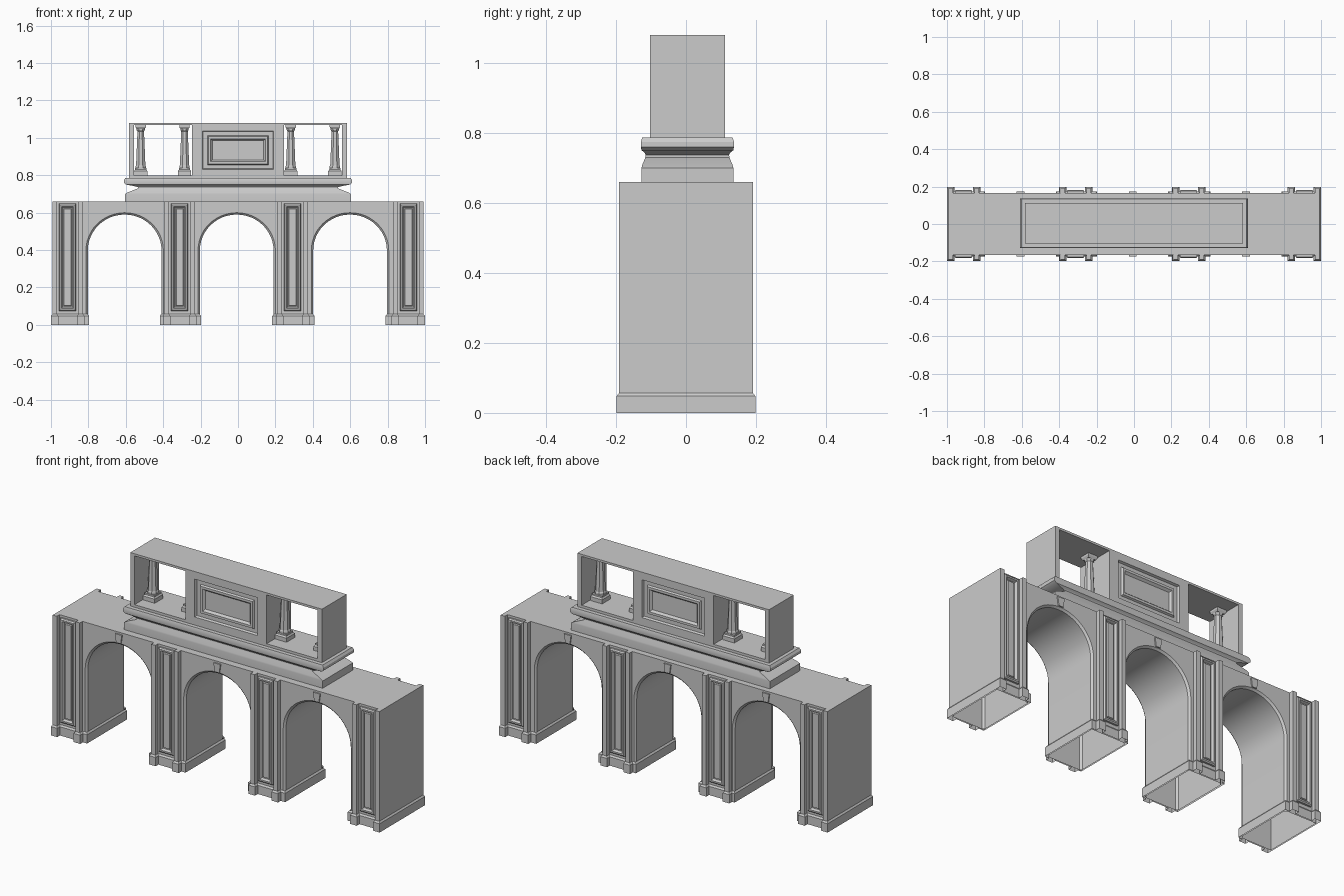
import bpy, bmesh
from math import pi, cos, sin

if "Cube" in bpy.data.objects:
    bpy.data.objects.remove(bpy.data.objects["Cube"])

TOP, WALL, STRIP = 0.66, 0.167, 0.191
END = 0.993


def finish(name, bm, smooth=False):
    bmesh.ops.remove_doubles(bm, verts=bm.verts, dist=1e-5)
    bmesh.ops.recalc_face_normals(bm, faces=bm.faces)
    me = bpy.data.meshes.new(name)
    bm.to_mesh(me)
    bm.free()
    ob = bpy.data.objects.new(name, me)
    bpy.context.collection.objects.link(ob)
    if smooth:
        bpy.context.view_layer.objects.active = ob
        ob.select_set(True)
        bpy.ops.object.shade_smooth_by_angle(angle=0.5)
        ob.select_set(False)
    return ob


def loft(name, rings, start=True, end=True, smooth=False):
    """Skin a stack of equal-length point rings, optionally capped."""
    bm = bmesh.new()
    loops = [[bm.verts.new(p) for p in r] for r in rings]
    n = len(rings[0])
    for a, b in zip(loops, loops[1:]):
        for i in range(n):
            j = (i + 1) % n
            bm.faces.new((a[i], a[j], b[j], b[i]))
    if start:
        bm.faces.new(loops[0])
    if end:
        bm.faces.new(loops[-1])
    return finish(name, bm, smooth)


def rect_xy(x0, x1, y0, y1, z):
    return [(x0, y0, z), (x1, y0, z), (x1, y1, z), (x0, y1, z)]


def rect_xz(x0, x1, z0, z1, y):
    return [(x0, y, z0), (x1, y, z0), (x1, y, z1), (x0, y, z1)]


def box(name, x0, x1, y0, y1, z0, z1, back=True):
    # "back" is the y0 side, left open where it sits on a wall
    return loft(name, [rect_xz(x0, x1, z0, z1, y0), rect_xz(x0, x1, z0, z1, y1)], start=back)


# --- Arcade wall with three arched passages, open underneath
ARCHES, R, SPRING, RISE, SEG = (-0.606, -0.007, 0.599), 0.197, 0.398, 0.192, 24
prof, soffit = [(-END, 0)], []
for cx in ARCHES:
    prof.append((cx - R, 0))
    prof += [(cx - R * cos(pi * i / SEG), SPRING + RISE * sin(pi * i / SEG)) for i in range(SEG + 1)]
    prof.append((cx + R, 0))
prof += [(END, 0), (END, TOP), (-END, TOP)]
bm = bmesh.new()
f = [bm.verts.new((x, -WALL, z)) for x, z in prof]
b = [bm.verts.new((x, WALL, z)) for x, z in prof]
bm.faces.new(f)
bm.faces.new(b[::-1])
n = len(prof)
rim = []
for i in range(n):
    j = (i + 1) % n
    if prof[i][1] == 0 and prof[j][1] == 0:
        continue
    bm.faces.new((f[i], b[i], b[j], f[j]))
    if 0 < i < n - 4:
        rim += [bm.edges.get((f[i], f[j])), bm.edges.get((b[i], b[j]))]
bmesh.ops.recalc_face_normals(bm, faces=bm.faces)
bmesh.ops.bevel(bm, geom=rim, offset=0.01, segments=1, affect='EDGES')
finish("arcade_wall", bm, True)

# --- Keystones on both fronts
for cx in ARCHES:
    for s in (-1, 1):
        def key(y):
            return [(cx - 0.014, y, 0.602), (cx + 0.014, y, 0.602),
                    (cx + 0.021, y, 0.65), (cx - 0.021, y, 0.65)]
        loft("keystone", [key(s * WALL), key(s * (WALL + 0.007))], start=False)

# --- Piers: plinth, flanking strips and framed panels
PIERS = ((-0.911, -END, -0.803), (-0.312, -0.411, -0.204),
         (0.292, 0.19, 0.402), (0.911, 0.796, END))


def plinth_ring(c, x0, x1, e, z):
    w, s = WALL + e, STRIP + e
    a, d = x0 - e, x1 + e
    l0, l1 = max(a, c - 0.083 - e), c - 0.057 + e
    r0, r1 = c + 0.057 - e, min(d, c + 0.083 + e)
    half = [(a, w), (l0, w), (l0, s), (l1, s), (l1, w), (r0, w), (r0, s), (r1, s), (r1, w), (d, w)]
    return [(x, -y, z) for x, y in half] + [(x, y, z) for x, y in reversed(half)]


for c, x0, x1 in PIERS:
    loft("pier_plinth", [plinth_ring(c, x0, x1, e, z)
                         for e, z in ((0.007, 0), (0.007, 0.048), (0, 0.057))], False, False)
    for s in (-1, 1):
        for k in (-1, 1):
            xa, xb = sorted((c + k * 0.057, c + k * 0.082))
            box("pier_strip", xa, xb, s * WALL, s * STRIP, 0.05, TOP, back=False)
        # inset from the outer frame edge, height above the wall
        steps = ((0, 0), (0, 0.01), (0.006, 0.016), (0.014, 0.016), (0.02, 0.002),
                 (0.025, 0.002), (0.028, 0.008))
        loft("pier_panel", [rect_xz(c - 0.046 + i, c + 0.046 - i, 0.075 + i, 0.648 - i, s * (WALL + h))
                            for i, h in steps], start=False)

# --- Moulded base of the attic
CY = 0.004
mould = ((0.604, 0.131, 0.66), (0.604, 0.131, 0.70), (0.59, 0.129, 0.708), (0.535, 0.12, 0.73),
         (0.535, 0.119, 0.737), (0.565, 0.123, 0.744), (0.598, 0.131, 0.75), (0.61, 0.133, 0.759),
         (0.61, 0.133, 0.774), (0.602, 0.129, 0.786))
loft("attic_moulding", [rect_xy(-x, x, CY - y, CY + y, z) for x, y, z in mould], smooth=True)

# --- Attic frame
AX, D = 0.583, 0.107
box("attic_roof", -AX, AX, CY - D, CY + D, 1.068, 1.08)
box("attic_floor", -AX, AX, CY - D, CY + D, 0.785, 0.80)
for s in (-1, 1):
    xa, xb = sorted((s * AX, s * 0.557))
    box("attic_end", xa, xb, CY - D, CY + D, 0.80, 1.068)

# --- Central attic block with stepped panel on both faces
steps = ((0, 0, 0), (0.055, 0.03, 0), (0.06, 0.035, 0.012), (0.082, 0.055, 0.012), (0.088, 0.06, 0.002),
         (0.1, 0.073, 0.002), (0.11, 0.083, 0.014))
front = [rect_xz(-0.246 + i, 0.246 - i, 0.80 + j, 1.068 - j, CY - D + d) for i, j, d in steps]
back = [rect_xz(-0.246 + i, 0.246 - i, 0.80 + j, 1.068 - j, CY + D - d) for i, j, d in steps]
loft("attic_block", front[::-1] + back)

# --- Small tapered octagonal columns in the attic openings
for cx in (-0.52, -0.286, 0.282, 0.518):
    def square(h, z):
        return rect_xy(cx - h, cx + h, CY - h, CY + h, z)

    def octagon(r, z):
        return [(cx + r * cos(pi / 8 + i * pi / 4), CY + r * sin(pi / 8 + i * pi / 4), z) for i in range(8)]
    loft("column_base", [square(0.036, 0.80), square(0.036, 0.822), square(0.03, 0.83), square(0.03, 0.838)])
    loft("column_shaft", [octagon(r, z) for r, z in
                          ((0.03, 0.836), (0.03, 0.848), (0.027, 0.853), (0.019, 1.035), (0.024, 1.042),
                           (0.024, 1.053))])
    loft("column_capital", [square(0.022, 1.048), square(0.028, 1.058), square(0.028, 1.068)])
